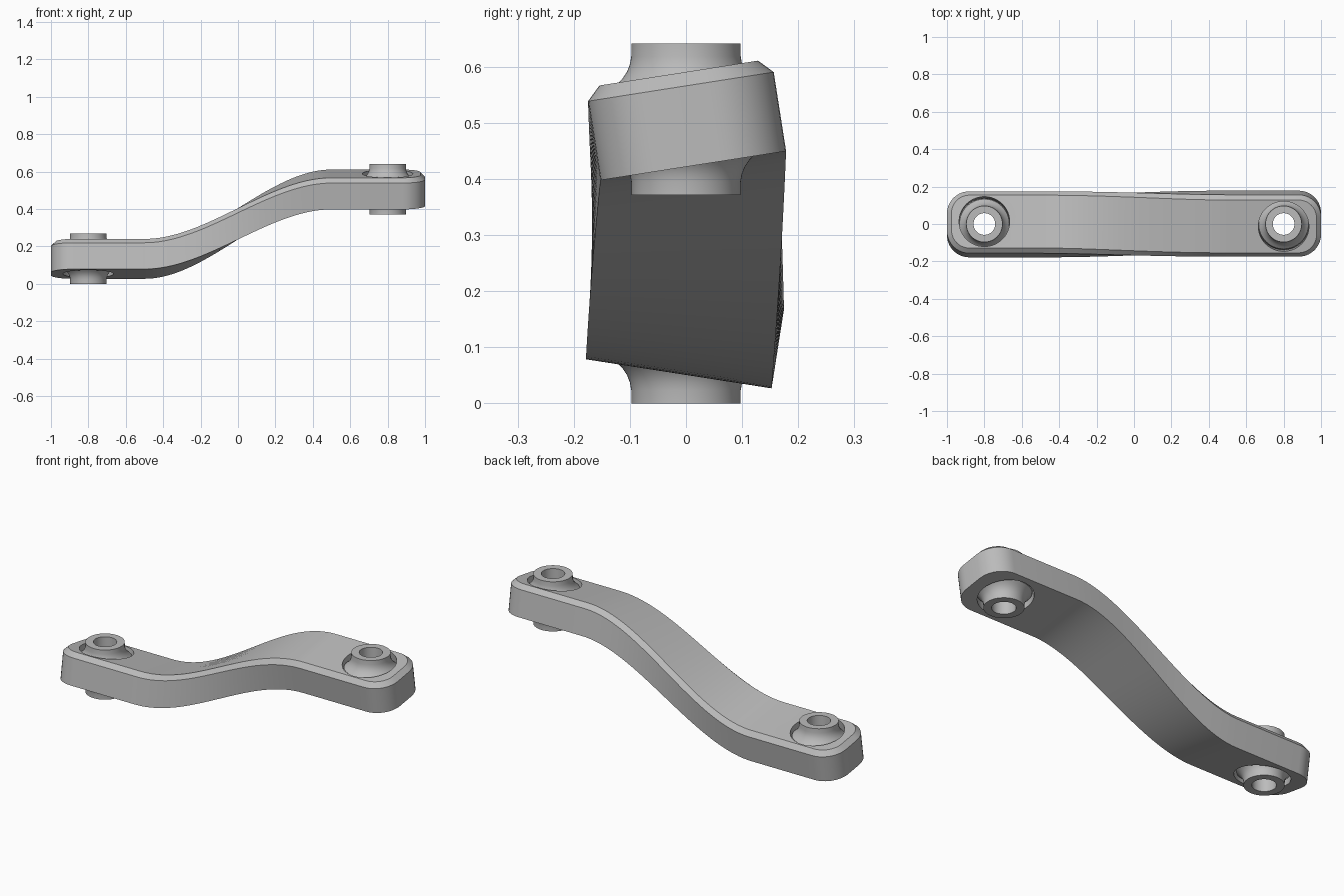
import bpy, bmesh, math
from mathutils import Matrix, Vector

cube = bpy.data.objects.get("Cube")
if cube:
    bpy.data.objects.remove(cube, do_unlink=True)

HALF_W, THICK, CHAMFER, CORNER = 0.1675, 0.167, 0.0245, 0.12
LOW, HIGH, TILT = 0.135, 0.506, math.radians(8.9)
JOINT_X, BORE = 0.8, 0.135

steel = bpy.data.materials.new("grey steel")
steel.use_nodes = True
steel.diffuse_color = (0.5, 0.5, 0.5, 1)
steel.node_tree.nodes["Principled BSDF"].inputs["Base Color"].default_value = (0.5, 0.5, 0.5, 1)


def make_object(name, bm):
    bmesh.ops.recalc_face_normals(bm, faces=bm.faces)
    mesh = bpy.data.meshes.new(name)
    bm.to_mesh(mesh)
    bm.free()
    mesh.materials.append(steel)
    obj = bpy.data.objects.new(name, mesh)
    bpy.context.collection.objects.link(obj)
    return obj


def smooth(obj):
    bpy.ops.object.select_all(action='DESELECT')
    obj.select_set(True)
    bpy.context.view_layer.objects.active = obj
    bpy.ops.object.shade_smooth_by_angle(angle=math.radians(25))


def bend(x, y, z):
    """Offset and twist a point of the straight bar along the S curve."""
    t = min(max(x + 0.5, 0), 1)
    s = t * t * (3 - 2 * t)
    a = TILT * (2 * s - 1)
    return Vector((x, y * math.cos(a) - z * math.sin(a),
                   LOW + (HIGH - LOW) * s + y * math.sin(a) + z * math.cos(a)))


def half_outline(inset):
    """Stations (x, half width) of a rounded rectangle, from left to right."""
    r, cx, cy = CORNER - inset, 1 - CORNER, HALF_W - CORNER
    arc = [(cx + r * math.sin(k * math.pi / 20), cy + r * math.cos(k * math.pi / 20))
           for k in range(11)]
    straight = [(-0.5 + k / 40, cy + r) for k in range(41)]
    return [(-x, w) for x, w in reversed(arc)] + straight + arc


# Twisted bar: lofted rings with a chamfer around the upper edge only
bm = bmesh.new()
rings = []
for (xo, wo), (xi, wi) in zip(half_outline(0), half_outline(CHAMFER)):
    bottom, shoulder, top = -THICK / 2, THICK / 2 - CHAMFER, THICK / 2
    section = [(xo, -wo, bottom), (xo, wo, bottom), (xo, wo, shoulder),
               (xi, wi, top), (xi, -wi, top), (xo, -wo, shoulder)]
    rings.append([bm.verts.new(bend(*p)) for p in section])
for a, b in zip(rings, rings[1:]):
    for k in range(6):
        n = (k + 1) % 6
        bm.faces.new((a[k], a[n], b[n], b[k]))
for ring in (rings[0], rings[-1]):
    bm.faces.new([ring[k] for k in (0, 1, 2, 5)])
    bm.faces.new([ring[k] for k in (5, 2, 3, 4)])
bar = make_object("twisted_bar", bm)

# Bores square to the tilted ends
for side, z in ((-1, LOW), (1, HIGH)):
    bm = bmesh.new()
    bmesh.ops.create_cone(bm, cap_ends=True, segments=64, radius1=BORE, radius2=BORE, depth=0.4,
                          matrix=Matrix.Translation((side * JOINT_X, 0, z))
                          @ Matrix.Rotation(side * TILT, 4, 'X'))
    cutter = make_object("bore_cutter", bm)
    mod = bar.modifiers.new("bore", 'BOOLEAN')
    mod.object, mod.solver = cutter, 'EXACT'
    bpy.context.view_layer.objects.active = bar
    bpy.ops.object.modifier_apply(modifier=mod.name)
    bpy.data.objects.remove(cutter, do_unlink=True)
smooth(bar)

# Upright ball bushings: flared necks, ball waist and a through hole
upper = [(0.058, 0.135), (0.097, 0.135), (0.0975, 0.112), (0.100, 0.098), (0.105, 0.085),
         (0.113, 0.073), (0.122, 0.063), (0.133, 0.053), (0.138, 0.03)]
profile = upper + [(r, -h) for r, h in reversed(upper)]
SEG = 64
for name, side, z in (("right_bushing", -1, LOW), ("left_bushing", 1, HIGH)):
    bm = bmesh.new()
    loops = [[bm.verts.new((side * JOINT_X + r * math.cos(k * math.tau / SEG),
                            r * math.sin(k * math.tau / SEG), z + h)) for k in range(SEG)]
             for r, h in profile]
    for a, b in zip(loops, loops[1:] + loops[:1]):
        for k in range(SEG):
            n = (k + 1) % SEG
            bm.faces.new((a[k], a[n], b[n], b[k]))
    smooth(make_object(name, bm))
